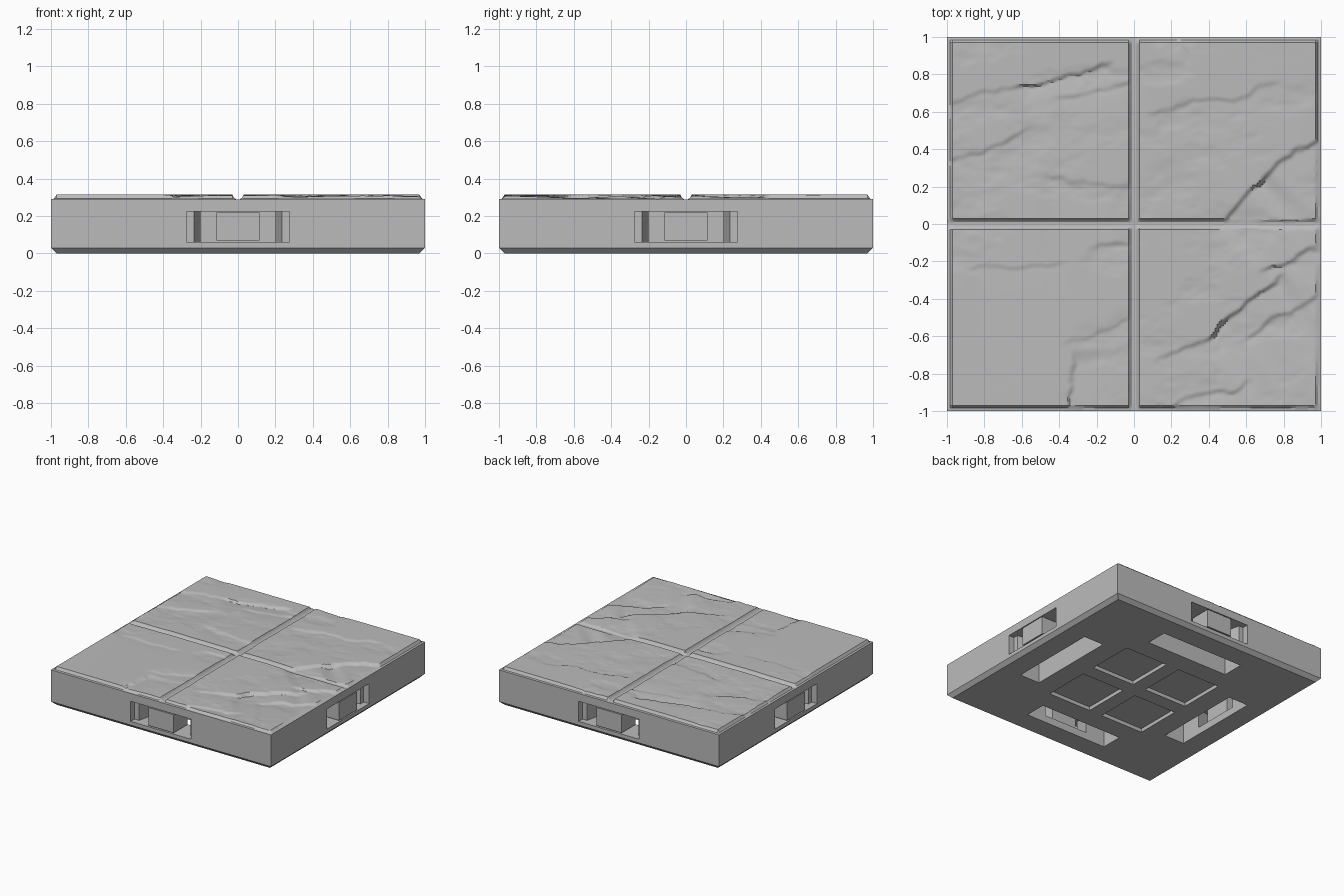
import bpy, bmesh, math
from mathutils import Matrix, Vector, noise

cube = bpy.data.objects.get("Cube")
if cube:
    bpy.data.objects.remove(cube, do_unlink=True)

stone = bpy.data.materials.new("stone_grey")
stone.use_nodes = True
GREY = (0.5, 0.5, 0.5, 1)
stone.diffuse_color = GREY
stone.node_tree.nodes["Principled BSDF"].inputs["Base Color"].default_value = GREY

SEAM = 0.26      # height where the base meets the carved top
TOP = 0.315      # height of an undamaged paving stone


def to_object(name, bm):
    bmesh.ops.recalc_face_normals(bm, faces=bm.faces)
    mesh = bpy.data.meshes.new(name)
    bm.to_mesh(mesh)
    bm.free()
    mesh.materials.append(stone)
    obj = bpy.data.objects.new(name, mesh)
    bpy.context.collection.objects.link(obj)
    return obj


def prism(name, outline, z0, z1, turn=0):
    """Extrude a plan outline from z0 to z1, turned about the z axis."""
    bm = bmesh.new()
    face = bm.faces.new([bm.verts.new((x, y, z0)) for x, y in outline])
    up = bmesh.ops.extrude_face_region(bm, geom=[face])["geom"]
    bmesh.ops.translate(bm, vec=(0, 0, z1 - z0),
                        verts=[v for v in up if isinstance(v, bmesh.types.BMVert)])
    bmesh.ops.rotate(bm, verts=bm.verts, matrix=Matrix.Rotation(turn, 3, 'Z'))
    return to_object(name, bm)


def rect(x0, x1, y0, y1):
    return [(x0, y0), (x1, y0), (x1, y1), (x0, y1)]


def cut(target, cutter):
    cutter.hide_render = True
    mod = target.modifiers.new("cut", 'BOOLEAN')
    mod.operation = 'DIFFERENCE'
    mod.solver = 'EXACT'
    mod.object = cutter
    bpy.context.view_layer.objects.active = target
    bpy.ops.object.modifier_apply(modifier=mod.name)
    bpy.data.objects.remove(cutter, do_unlink=True)


# Base block with chamfered foot
base = prism("base", rect(-1, 1, -1, 1), 0, SEAM)
for v in base.data.vertices:
    if v.co.z < 0.01:
        v.co.x *= 0.97
        v.co.y *= 0.97
bm = bmesh.new()
bm.from_mesh(base.data)
bm.verts.ensure_lookup_table()
foot = [f for f in bm.faces if all(v.co.z < 0.01 for v in f.verts)]
sides = [e for e in bm.edges if abs(e.verts[0].co.z - e.verts[1].co.z) > 0.1]
ring = bmesh.ops.subdivide_edges(bm, edges=sides, cuts=1, use_grid_fill=True)["geom_inner"]
for v in {v for v in ring if isinstance(v, bmesh.types.BMVert)}:
    v.co = (math.copysign(1, v.co.x), math.copysign(1, v.co.y), 0.03)
bm.to_mesh(base.data)
bm.free()

# Clip port, floor slot, magnet recess and support block on each side
half_port = [(0.275, -1.05), (0.275, -0.95), (0.235, -0.95), (0.2, -0.8), (0.2, -0.7)]
port = half_port + [(-x, y) for x, y in reversed(half_port)]
for i in range(4):
    turn = i * math.pi / 2
    cut(base, prism("slot_cutter", rect(-0.375, 0.375, -0.8, -0.62), -0.1, 0.23, turn))
    cut(base, prism("port_cutter", port, 0.06, 0.225, turn))
    cut(base, prism("recess_cutter", rect(0.06, 0.45, 0.06, 0.45), -0.1, 0.03, turn))
    prism(f"support_block_{i + 1}", rect(-0.115, 0.115, -1, -0.82), 0.07, 0.218, turn)

# Broken ledges: start, end, drop, run-out length; the low side is right of travel
LEDGES = [
    ((-1.0, 0.66), (-0.5, 0.76), 0.008, 0.15),
    ((-0.6, 0.74), (-0.15, 0.88), 0.016, 0.12),
    ((-0.4, 0.68), (0.0, 0.77), 0.008, 0.12),
    ((-1.0, 0.36), (-0.55, 0.5), 0.009, 0.2),
    ((-0.45, 0.26), (0.0, 0.24), 0.008, 0.15),
    ((0.27, 1.0), (0.29, 0.86), 0.012, 0.04),
    ((0.1, 0.6), (0.75, 0.78), 0.008, 0.2),
    ((0.45, 0.02), (0.68, 0.26), 0.018, 0.4),
    ((0.65, 0.22), (1.02, 0.52), 0.018, 0.4),
    ((0.15, -0.72), (0.5, -0.52), 0.010, 0.3),
    ((0.4, -0.58), (0.78, -0.3), 0.020, 0.4),
    ((0.62, -0.6), (1.02, -0.33), 0.012, 0.4),
    ((0.7, -0.25), (1.02, -0.1), 0.014, 0.3),
    ((0.1, -0.98), (0.6, -0.85), 0.010, 0.2),
    ((-0.34, -1.02), (-0.36, -0.72), 0.014, 0.2),
    ((-0.2, -0.1), (-0.03, -0.12), 0.012, 0.06),
    ((-0.85, -0.23), (-0.4, -0.18), 0.006, 0.15),
    ((-0.36, -0.6), (-0.03, -0.5), 0.006, 0.2),
]


def smooth(a, b, t):
    t = min(max((t - a) / (b - a), 0), 1)
    return t * t * (3 - 2 * t)


def fract(x, y, scale, seed):
    return noise.fractal(Vector((x * scale, y * scale, seed)), 0.9, 2.0, 4)


def damage(x, y):
    """Depth of the worn surface below a perfect stone."""
    depth = 0
    wobble = 0.05 * fract(x, y, 3.5, 1.7)
    for a, b, drop, run in LEDGES:
        a, b = Vector(a), Vector(b)
        length = (b - a).length
        along = (b - a) / length
        rel = Vector((x, y)) - a
        s = rel.dot(along)
        d = rel.x * along.y - rel.y * along.x + wobble
        mask = smooth(-0.06, 0.03, s) * smooth(-0.06, 0.03, length - s)
        depth += drop * mask * smooth(0, 0.025, d) * math.exp(-max(d, 0) / run)
    # gentle chipped undulation, leaving the clean corner stone flat
    worn = 1 - smooth(0.34, 0.42, -x) * smooth(0.2, 0.34, -y)
    worn *= 1 - 0.9 * smooth(0.25, 0.6, x) * smooth(0.72, 0.85, y)
    depth += worn * 0.009 * max(0, fract(x, y * 1.7, 2.6, 4.2))
    return min(depth, 0.04)


# Cross-section of a stone from the centre groove to the outer rim
PROFILE = [(0, 0.288), (0.01, 0.289), (0.022, 0.298), (0.03, TOP),
           (0.97, TOP), (0.984, 0.293), (1, 0.29)]


def rim(t):
    for (t0, z0), (t1, z1) in zip(PROFILE, PROFILE[1:]):
        if t <= t1:
            return z0 + (z1 - z0) * (t - t0) / (t1 - t0)
    return PROFILE[-1][1]


# Carved paving top: four stones in one surface with a skirt
STEPS = 84
inner, outer = PROFILE[3][0], PROFILE[4][0]
half = [t for t, z in PROFILE if 0 < t < inner]
half += [inner + (outer - inner) * k / STEPS for k in range(STEPS + 1)]
half += [t for t, z in PROFILE if t > outer]
lines = [-t for t in reversed(half)] + [0] + half

bm = bmesh.new()
rows = []
for y in lines:
    row = []
    for x in lines:
        edge = min(rim(abs(x)), rim(abs(y)))
        z = min(edge, TOP - damage(x, y))
        row.append(bm.verts.new((x, y, z)))
    rows.append(row)
for low, high in zip(rows, rows[1:]):
    for i in range(len(lines) - 1):
        bm.faces.new((low[i], low[i + 1], high[i + 1], high[i]))
border = [e for e in bm.edges if e.is_boundary]
skirt = bmesh.ops.extrude_edge_only(bm, edges=border)["geom"]
for v in skirt:
    if isinstance(v, bmesh.types.BMVert):
        v.co.z = SEAM
paving = to_object("paving_top", bm)

# Soft shading on the worn stone, crisp breaks kept
bpy.ops.object.select_all(action='DESELECT')
paving.select_set(True)
bpy.context.view_layer.objects.active = paving
bpy.ops.object.shade_smooth_by_angle(angle=math.radians(30))
